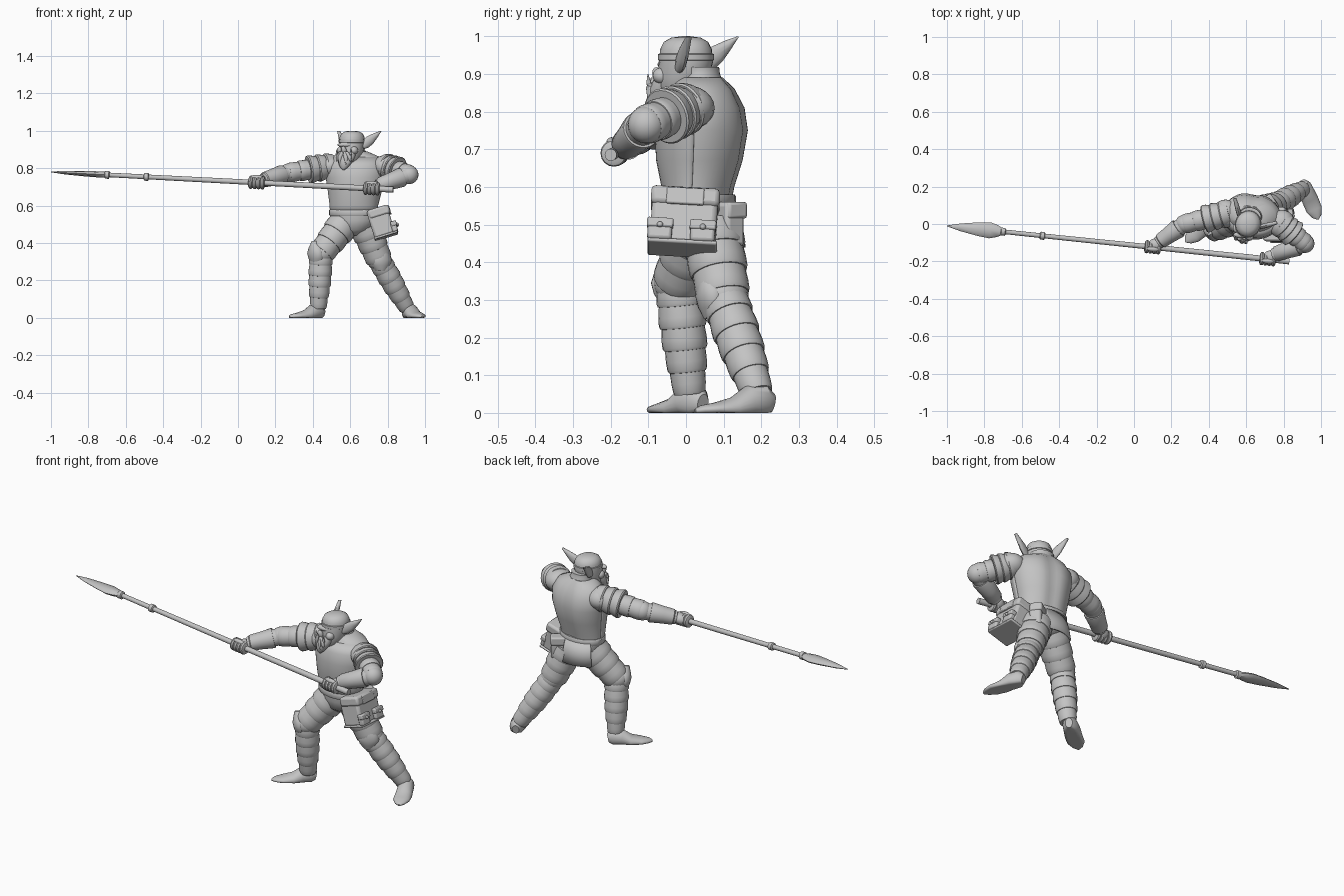
import bpy, bmesh, math
from mathutils import Vector, Matrix

old = bpy.data.objects.get("Cube")
if old:
    bpy.data.objects.remove(old, do_unlink=True)

stone = bpy.data.materials.new("plain grey")
stone.use_nodes = True
GREY = (.55, .55, .55, 1)
stone.diffuse_color = GREY
stone.node_tree.nodes["Principled BSDF"].inputs["Base Color"].default_value = GREY


def finish(name, bm, bevel=0, thick=0):
    bmesh.ops.recalc_face_normals(bm, faces=bm.faces)
    mesh = bpy.data.meshes.new(name)
    bm.to_mesh(mesh)
    bm.free()
    mesh.materials.append(stone)
    for face in mesh.polygons:
        face.use_smooth = True
    mesh.set_sharp_from_angle(angle=math.radians(38))
    obj = bpy.data.objects.new(name, mesh)
    bpy.context.collection.objects.link(obj)
    if thick:
        obj.modifiers.new("thickness", 'SOLIDIFY').thickness = thick
    if bevel:
        mod = obj.modifiers.new("soft edges", 'BEVEL')
        mod.width, mod.segments = bevel, 2
    return obj


def loft(name, rings, u=None, arc=None, thick=0, sides=24, floor=False, level=False, groove=0):
    """Skin elliptical rings (centre, half width, half depth) along their path."""
    bm = bmesh.new()
    pts = [Vector(r[0]) for r in rings]
    rows = []
    for i, (_, a, b) in enumerate(rings):
        t = pts[min(i + 1, len(pts) - 1)] - pts[max(i - 1, 0)]
        t = Vector((0, 0, 1)) if level else t.normalized()
        side = Vector(u) if u else (Vector((0, 1, 0)) if abs(t.z) < .8 else Vector((1, 0, 0)))
        side = (side - t * side.dot(t)).normalized()
        up = t.cross(side)
        start, end = arc or (0, math.tau)
        row = []
        for k in range(sides + (1 if arc else 0)):
            ang = start + (end - start) * k / sides
            dent = 1 - groove * max(0, math.sin(ang)) ** 30
            p = pts[i] + side * a * math.cos(ang) + up * b * math.sin(ang) * dent
            if floor:
                p.z = max(p.z, 0)
            row.append(bm.verts.new(p))
        rows.append(row)
    for lower, upper in zip(rows, rows[1:]):
        for k in range(sides):
            m = (k + 1) % len(lower)
            bm.faces.new((lower[k], lower[m], upper[m], upper[k]))
    if not arc:
        bm.faces.new(rows[0])
        bm.faces.new(rows[-1])
    return finish(name, bm, thick=thick)


def lames(name, start, end, r0, r1, count, flare=.1, bulge=0):
    """Limb plated in overlapping bands, each flaring toward its lower edge."""
    a, b = Vector(start), Vector(end)
    rings = []
    for i in range(count):
        for f, grow in ((0, 1 - flare / 2), (.5, 1 + flare / 4), (.86, 1 + flare / 2), (.99, 1)):
            s = (i + f) / count
            r = (r0 + (r1 - r0) * s + bulge * math.sin(math.pi * s)) * grow
            rings.append((a.lerp(b, s), r, r))
    return loft(name, rings)


def ball(name, loc, radii, axis=(0, 0, 1)):
    bm = bmesh.new()
    turn = Vector(axis).to_track_quat('Z', 'Y').to_matrix().to_4x4()
    bmesh.ops.create_uvsphere(bm, u_segments=20, v_segments=12, radius=1,
                              matrix=Matrix.Translation(loc) @ turn @ Matrix.Diagonal((*radii, 1)))
    return finish(name, bm)


def box(name, frame, loc, size, bevel=.008):
    bm = bmesh.new()
    bmesh.ops.create_cube(bm, size=1, matrix=frame @ Matrix.Translation(loc) @ Matrix.Diagonal((*size, 1)))
    return finish(name, bm, bevel=bevel)


# Spear
TIP, BUTT = Vector((-1, -.01, .78)), Vector((.83, -.2, .685))
AXIS = (BUTT - TIP).normalized()


def on_spear(x):
    return TIP.lerp(BUTT, (x + 1) / 1.83)


loft("spear_shaft", [(on_spear(-.75), .012, .012), (on_spear(.83), .016, .016)], sides=16)
loft("spear_blade", [(on_spear(x), w, d) for x, w, d in (
    (-1, .002, .002), (-.93, .02, .009), (-.83, .037, .014), (-.77, .043, .016),
    (-.73, .032, .016), (-.7, .016, .016))], u=(0, 1, 0), sides=8)
for i, x in enumerate((-.7, -.49)):
    loft(f"spear_collar_{i}", [(on_spear(x + d), r, r) for d, r in (
        (-.014, .014), (-.01, .021), (.01, .021), (.014, .014))], sides=16)

# Torso, with a raised breastplate over its front half and a spine groove
TURN = (1, -.15, 0)
body = [((.62, .035, .55), .125, .085), ((.62, .035, .6), .127, .095), ((.625, .04, .67), .14, .113),
        ((.63, .045, .75), .157, .122), ((.63, .045, .81), .16, .112), ((.63, .045, .86), .13, .085),
        ((.62, .04, .89), .07, .06)]
loft("torso", body, u=TURN, level=True, sides=48, groove=.1)
loft("breastplate", [(p, a * 1.03, b * 1.05) for p, a, b in body[:-1]], u=TURN,
     arc=(math.pi, math.tau), thick=.008, level=True)
loft("belt", [((.62, .035, z), r, r * .72) for z, r in ((.545, .13), (.55, .134), (.575, .134), (.58, .13))],
     u=TURN, level=True)
loft("hips", [((.62, .04, .57), .125, .09), ((.62, .045, .52), .125, .095), ((.62, .045, .47), .09, .08),
              ((.62, .045, .44), .03, .04)], u=TURN, level=True)
loft("rear_tasset", [((.62, .04, .56), .128, .093), ((.62, .04, .5), .142, .108), ((.62, .04, .44), .15, .118)],
     u=TURN, arc=(math.pi * .42, math.pi * .82), thick=.008, level=True)
loft("collar", [((.63, .045, .865), .07, .06), ((.62, .04, .9), .058, .05),
                ((.62, .038, .918), .06, .05)], u=TURN, level=True)

# Head, turned toward the spear
FACE, SIDE = Vector((-.5, -.87, 0)), Vector((.87, -.5, 0))


def head(side, fwd, z):
    return Vector((.61, .0, z)) + SIDE * side + FACE * fwd


loft("skull", [(head(0, f, z), w, d) for f, z, w, d in (
    (.03, .82, .03, .03), (.02, .85, .052, .055), (.01, .89, .063, .07), (0, .93, .067, .073),
    (0, .965, .066, .07), (0, .985, .056, .06), (0, .996, .038, .04), (0, 1, .012, .012))],
    u=SIDE, level=True)
loft("cap_band", [(head(0, 0, z), r, r * 1.08) for z, r in (
    (.935, .067), (.937, .07), (.952, .07), (.954, .066))], u=SIDE, level=True)
ball("brow", head(0, .066, .925), (.045, .018, .014), FACE.cross(SIDE))
ball("nose", head(0, .086, .895), (.014, .014, .024), (-.3, -.3, 1))
loft("beard", [(head(0, f, z), w, d) for f, z, w, d in (
    (.05, .89, .05, .035), (.065, .86, .052, .036), (.075, .83, .04, .03), (.085, .805, .022, .02),
    (.09, .79, .005, .005))], u=SIDE, level=True)
for name, s in (("left", 1), ("right", -1)):
    ball(f"{name}_cheek", head(s * .04, .05, .895), (.022, .025, .022))
    root, end = head(s * .055, -.01, .915), head(s * .13, -.083, .998)
    loft(f"{name}_ear", [(root.lerp(end, t), w, .008 + w * .2) for t, w in (
        (0, .016), (.2, .027), (.45, .025), (.75, .014), (1, .002))], u=(0, 0, 1), sides=12)
    # Drooping moustache strands and tusks
    for j, (spread, low) in enumerate(((.018, .82), (.036, .835))):
        loft(f"{name}_moustache_{j}", [(head(s * (.008 + j * .008), .09, .885), .009, .009),
             (head(s * spread, .1 - j * .01, .86), .012, .01),
             (head(s * spread * 1.2, .1 - j * .01, low), .003, .003)], u=SIDE, sides=10)
    loft(f"{name}_tusk", [(head(s * .03, .08, .86), .008, .008), (head(s * .042, .09, .875), .007, .007),
         (head(s * .046, .09, .9), .001, .001)], sides=10)

# Arms: plated upper arm, elbow cup, flared bracer
arms = {"right": ((.49, .055, .81), (.27, .0, .775), (.13, -.1, .735)),
        "left": ((.79, .0, .81), (.915, -.105, .765), (.745, -.165, .705))}
for name, (shoulder, elbow, wrist) in arms.items():
    sh, el, wr = Vector(shoulder), Vector(elbow), Vector(wrist)
    lames(f"{name}_upper_arm", sh, el, .06, .05, 4)
    lames(f"{name}_shoulder_plates", sh.lerp(el, -.1), sh.lerp(el, .52), .066, .072, 3, .12)
    ball(f"{name}_shoulder_cap", sh, (.072, .076, .06))
    ball(f"{name}_elbow", el, (.05, .05, .05))
    lames(f"{name}_forearm", el, wr, .046, .034, 2, .08)
    loft(f"{name}_bracer", [(el.lerp(wr, t), r, r) for t, r in (
        (.22, .05), (.26, .052), (.6, .045), (.9, .041), (.93, .036))])
    # Fist closed round the shaft
    grip = on_spear(wr.x - .03)
    ball(f"{name}_palm", grip.lerp(wr, .35), (.037, .03, .044), wr - grip)
    for k in range(4):
        mid = grip + AXIS * (k - 1.5) * .021
        loft(f"{name}_finger_{k}", [(mid + AXIS * d, r, r) for d, r in (
            (-.012, .024), (-.008, .033), (0, .036), (.008, .033), (.012, .024))], sides=16)
    ball(f"{name}_thumb", grip + Vector((0, -.01, .028)), (.013, .013, .034), AXIS)

# Legs: plated thigh, pointed knee guard, banded greave, soft shoe
legs = {"right": ((.565, .04, .5), (.445, -.02, .345), (.43, .01, .05), (.455, .045), (.275, -.095)),
        "left": ((.68, .065, .49), (.755, .1, .31), (.905, .19, .05), (.9, .23), (.985, .025))}
for name, (hip, knee, ankle, heel, toe) in legs.items():
    h, k, a = Vector(hip), Vector(knee), Vector(ankle)
    he, to = Vector((*heel, .0)), Vector((*toe, .0))
    step = (to - he).normalized()
    lames(f"{name}_thigh", h, k, .086, .068, 3, .08)
    ball(f"{name}_knee_joint", k, (.066, .066, .06))
    lames(f"{name}_greave", k, a, .06, .04, 5, .09, .009)
    out = k + step * .03
    loft(f"{name}_knee_guard", [(out + Vector((0, 0, z)) + step * f, w, .035) for z, f, w in (
        (-.06, -.01, .03), (-.03, .003, .05), (0, .01, .055), (.03, .006, .045), (.065, 0, .008))],
        u=step.cross(Vector((0, 0, 1))), level=True)
    loft(f"{name}_shoe", [(he.lerp(to, t) + Vector((0, 0, z)), w, tall) for t, z, w, tall in (
        (0, .025, .018, .025), (.1, .03, .036, .045), (.3, .028, .041, .045), (.5, .012, .044, .03),
        (.75, .01, .043, .017), (.92, .008, .026, .012), (1, .005, .005, .006))],
        u=step.cross(Vector((0, 0, 1))), floor=True)

# Large side pouch with flap, pockets and studs, plus a small rear pouch
frame = (Matrix.Translation((.765, -.005, .508)) @ Matrix.Rotation(-.3, 4, 'Y')
         @ Matrix.Rotation(-.06, 4, 'X'))
box("pouch", frame, (0, 0, 0), (.115, .175, .155), .014)
box("pouch_flap", frame, (.006, 0, .055), (.118, .182, .05), .012)
box("pouch_strap", frame, (.06, 0, .052), (.015, .1, .045), .004)
box("pouch_base", frame, (.005, 0, -.075), (.13, .185, .012), .005)
for i, y in enumerate((-.062, .052)):
    box(f"pocket_{i}", frame, (.06, y, -.045), (.03, .065, .055))
    box(f"pocket_flap_{i}", frame, (.063, y, -.028), (.032, .07, .026), .005)
    ball(f"stud_{i}", frame @ Vector((.08, y, -.036)), (.008, .008, .008))
rear = Matrix.Translation((.71, .108, .5)) @ Matrix.Rotation(.6, 4, 'Z')
box("rear_pouch", rear, (0, 0, 0), (.09, .06, .12), .012)
box("rear_pouch_flap", rear, (0, .005, .038), (.096, .062, .045), .008)
